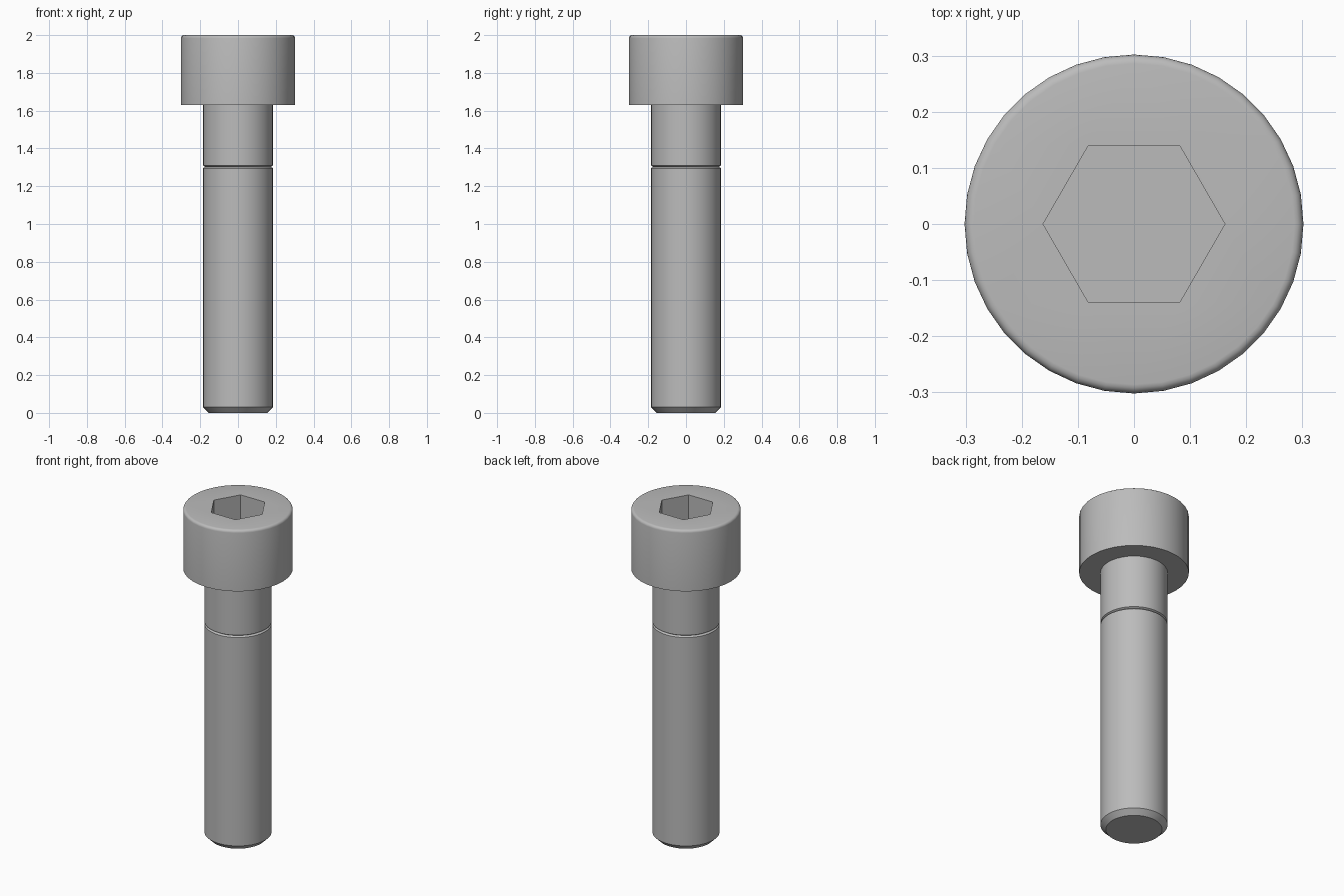
import bpy, bmesh, math

old = bpy.data.objects.get("Cube")
if old:
    bpy.data.objects.remove(old, do_unlink=True)

SIDES = 36
steel = bpy.data.materials.new("grey steel")
steel.use_nodes = True
colour = (0.5, 0.5, 0.5, 1)
steel.diffuse_color = colour
steel.node_tree.nodes["Principled BSDF"].inputs["Base Color"].default_value = colour


def ring(bm, radius, z, sides):
    """Closed loop of vertices around the z axis."""
    return [bm.verts.new((radius * math.cos(math.tau * i / sides),
                          radius * math.sin(math.tau * i / sides), z))
            for i in range(sides)]


def lathe(bm, profile, sides):
    """Skin rings of the (radius, z) profile; return the rings."""
    rings = [ring(bm, r, z, sides) for r, z in profile]
    for a, b in zip(rings, rings[1:]):
        for i in range(sides):
            j = (i + 1) % sides
            bm.faces.new((a[i], a[j], b[j], b[i]))
    return rings


def loop_edges(bm, verts):
    return [bm.edges.get((v, verts[i - 1])) for i, v in enumerate(verts)]


def finish(bm, name):
    bmesh.ops.recalc_face_normals(bm, faces=bm.faces)
    mesh = bpy.data.meshes.new(name)
    bm.to_mesh(mesh)
    bm.free()
    mesh.materials.append(steel)
    obj = bpy.data.objects.new(name, mesh)
    bpy.context.collection.objects.link(obj)
    bpy.ops.object.select_all(action='DESELECT')
    obj.select_set(True)
    bpy.context.view_layer.objects.active = obj
    bpy.ops.object.shade_smooth_by_angle(angle=math.radians(30))


# Shank: chamfered tip, threaded length, thin groove, plain neck
bm = bmesh.new()
shank = lathe(bm, [(0.155, 0), (0.185, 0.03), (0.185, 1.295), (0.175, 1.303),
                   (0.185, 1.309), (0.185, 1.63)], SIDES)
bm.faces.new(shank[0])

# Head: flat underside, straight wall, rounded top edge
R, F, TOP = 0.302, 0.016, 2.0
fillet = [(R - F + F * math.cos(a), TOP - F + F * math.sin(a))
          for a in (math.pi / 2 * k / 4 for k in range(5))]
head = lathe(bm, [(0.185, 1.63), (R, 1.63)] + fillet, SIDES)

# Hexagonal socket sunk into the top face
socket = lathe(bm, [(0.162, TOP), (0.162, TOP - 0.19)], 6)
bm.faces.new(socket[1])
bmesh.ops.triangle_fill(bm, use_beauty=True, normal=(0, 0, 1),
                        edges=loop_edges(bm, head[-1]) + loop_edges(bm, socket[0]))

bmesh.ops.remove_doubles(bm, verts=bm.verts, dist=0.0005)
finish(bm, "socket_head_bolt")
